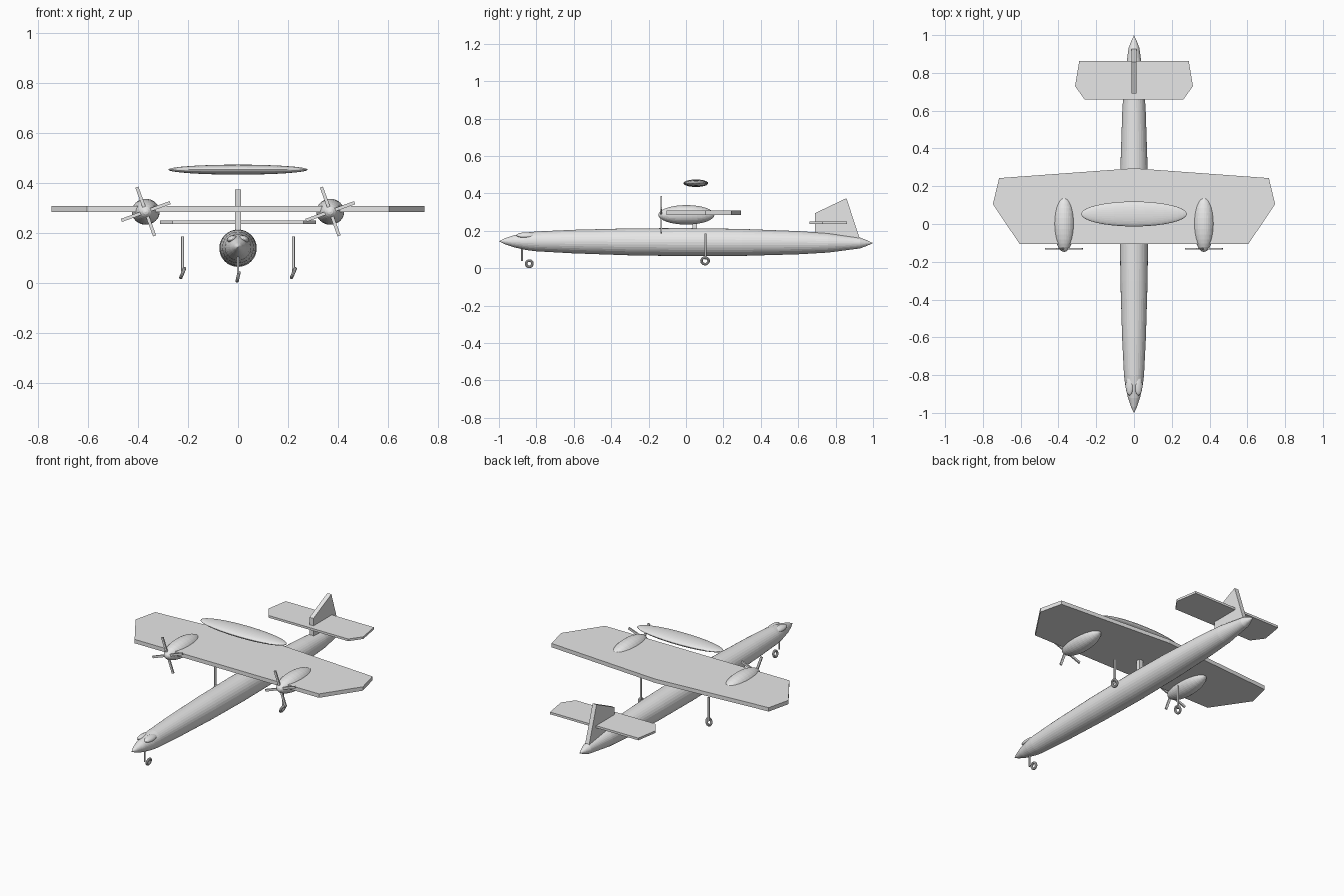
import bpy, bmesh, math
from mathutils import Matrix, Vector

cube = bpy.data.objects.get("Cube")
if cube:
    bpy.data.objects.remove(cube, do_unlink=True)

grey = bpy.data.materials.new("light grey")
grey.use_nodes = True
grey.diffuse_color = (0.8, 0.8, 0.8, 1)
grey.node_tree.nodes["Principled BSDF"].inputs["Base Color"].default_value = (0.8, 0.8, 0.8, 1)


def finish(name, bm):
    bmesh.ops.recalc_face_normals(bm, faces=bm.faces)
    mesh = bpy.data.meshes.new(name)
    bm.to_mesh(mesh)
    bm.free()
    mesh.materials.append(grey)
    obj = bpy.data.objects.new(name, mesh)
    bpy.context.collection.objects.link(obj)
    return obj


def lathe_y(name, profile, sides, centre_z):
    """Rings of (y, radius) joined along y; zero radius closes to a point."""
    bm = bmesh.new()
    rings = []
    for y, r in profile:
        count = sides if r > 0 else 1
        rings.append([bm.verts.new((r * math.cos(i * math.tau / sides), y,
                                    centre_z(y) + r * math.sin(i * math.tau / sides)))
                      for i in range(count)])
    for a, b in zip(rings, rings[1:]):
        for i in range(sides):
            j = (i + 1) % sides
            corners = [a[i % len(a)], a[j % len(a)], b[j % len(b)], b[i % len(b)]]
            bm.faces.new(list(dict.fromkeys(corners)))
    return finish(name, bm)


def ellipsoid(name, centre, radii, pole, tilt=0):
    bm = bmesh.new()
    bmesh.ops.create_uvsphere(bm, u_segments=32, v_segments=16, radius=1)
    turn = Vector((0, 0, 1)).rotation_difference(Vector(pole)).to_matrix().to_4x4()
    bm.transform(Matrix.Translation(centre) @ Matrix.Rotation(tilt, 4, 'Y')
                 @ Matrix.Diagonal((*radii, 1)) @ turn)
    return finish(name, bm)


def slab(name, outline, offset):
    """Extrude a flat polygon along offset."""
    bm = bmesh.new()
    face = bm.faces.new([bm.verts.new(p) for p in outline])
    moved = bmesh.ops.extrude_face_region(bm, geom=[face], use_keep_orig=True)["geom"]
    bmesh.ops.translate(bm, vec=offset,
                        verts=[v for v in moved if isinstance(v, bmesh.types.BMVert)])
    return finish(name, bm)


def mirrored_slab(name, half, z, thickness):
    left = [(x, y, z) for x, y in half]
    right = [(-x, y, z) for x, y in reversed(half) if x > 0]
    return slab(name, left + right, (0, 0, thickness))


def rod(name, x, y, z0, z1, radius):
    bm = bmesh.new()
    bmesh.ops.create_cone(bm, cap_ends=True, segments=16, radius1=radius, radius2=radius,
                          depth=z1 - z0, matrix=Matrix.Translation((x, y, (z0 + z1) / 2)))
    return finish(name, bm)


def tyre(name, centre, major, minor, tilt):
    """Ring standing in the yz plane, leaning sideways by tilt."""
    bm = bmesh.new()
    place = Matrix.Translation(centre) @ Matrix.Rotation(tilt, 4, 'Y')
    n, m = 24, 10
    grid = []
    for i in range(n):
        a = i * math.tau / n
        ring = []
        for k in range(m):
            b = k * math.tau / m
            r = major + minor * math.cos(b)
            ring.append(bm.verts.new(place @ Vector((minor * math.sin(b),
                                                     r * math.cos(a), r * math.sin(a)))))
        grid.append(ring)
    for i in range(n):
        for k in range(m):
            i2, k2 = (i + 1) % n, (k + 1) % m
            bm.faces.new((grid[i][k], grid[i2][k], grid[i2][k2], grid[i][k2]))
    return finish(name, bm)


# Fuselage with pointed nose and tail
lathe_y("fuselage", [(-1, 0), (-0.97, 0.015), (-0.92, 0.032), (-0.85, 0.047), (-0.8, 0.053),
                     (-0.6, 0.063), (-0.3, 0.072), (0, 0.075), (0.3, 0.072), (0.6, 0.062),
                     (0.76, 0.052), (0.87, 0.037), (0.93, 0.029), (0.96, 0.018), (1, 0)],
        32, lambda y: 0.139 - 0.005 * y)

# Wing, its centre strut and tail surfaces
mirrored_slab("wing", [(0, 0.295), (0.714, 0.243), (0.747, 0.105), (0.606, -0.105)], 0.285, 0.023)
slab("wing_strut", [(-0.012, 0.035, 0.19), (0.012, 0.035, 0.19),
                    (0.012, 0.06, 0.19), (-0.012, 0.06, 0.19)], (0, 0, 0.1))
mirrored_slab("tailplane", [(0.29, 0.862), (0.312, 0.73), (0.262, 0.66)], 0.237, 0.013)
slab("tail_fin", [(-0.013, 0.69, 0.294), (-0.013, 0.858, 0.374),
                  (-0.013, 0.928, 0.16), (-0.013, 0.69, 0.17)], (0.026, 0, 0))

# Radar pod above the wing
ellipsoid("radar_pod", (0, 0.053, 0.454), (0.28, 0.066, 0.02), (1, 0, 0))

for side, s in (("left", 1), ("right", -1)):
    # Engine with four-bladed propeller
    ellipsoid(side + "_engine", (s * 0.37, 0.002, 0.285), (0.056, 0.15, 0.052), (0, 1, 0))
    bm = bmesh.new()
    for k in range(2):
        bmesh.ops.create_cube(bm, size=1, matrix=Matrix.Translation((s * 0.37, -0.131, 0.286))
                              @ Matrix.Rotation(-math.radians(20 + 90 * k), 4, 'Y')
                              @ Matrix.Diagonal((0.208, 0.008, 0.013, 1)))
    finish(side + "_propeller", bm)
    # Cockpit bubble
    ellipsoid(side + "_cockpit_bubble", (s * 0.024, -0.855, 0.176), (0.021, 0.052, 0.014),
              (0, 1, 0), s * math.radians(20))
    # Main landing gear
    rod(side + "_gear_leg", s * 0.222, 0.104, 0.045, 0.185, 0.006)
    tyre(side + "_wheel", (s * 0.222, 0.102, 0.039), 0.019, 0.007, math.radians(23))

# Nose landing gear
rod("nose_gear_leg", 0, -0.876, 0.037, 0.13, 0.005)
tyre("nose_wheel", (0, -0.838, 0.024), 0.017, 0.007, math.radians(12))
